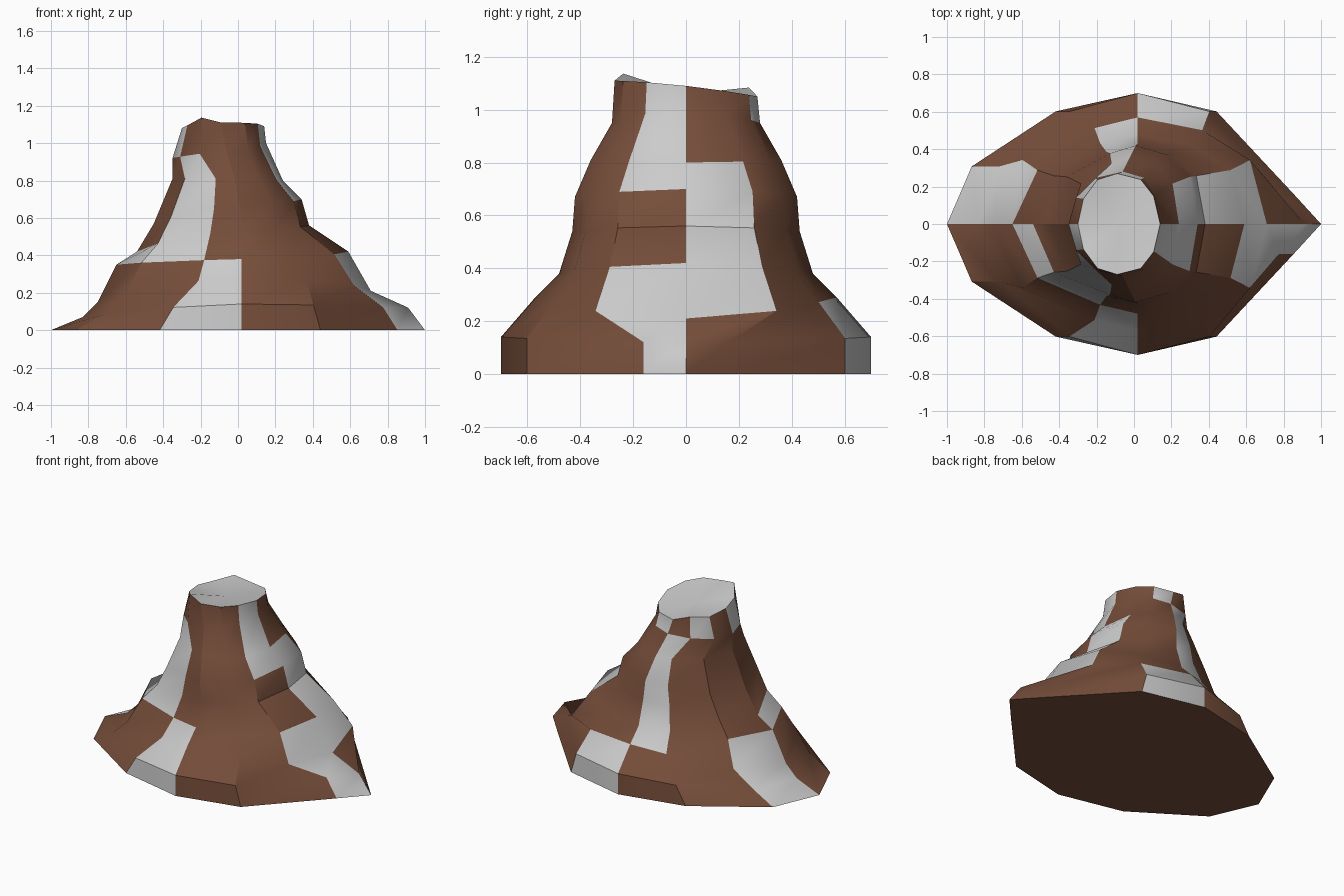
import bpy, bmesh

if "Cube" in bpy.data.objects:
    bpy.data.objects.remove(bpy.data.objects["Cube"])

# Ring levels, bottom to top: right (x, z), left (x, z), front/back (centre x, depth y, z)
RIGHT = [(1, 0), (.91, .12), (.71, .21), (.59, .42), (.38, .56), (.34, .70), (.24, .80), (.15, 1.0), (.14, 1.09)]
LEFT = [(-1, 0), (-.83, .07), (-.75, .15), (-.65, .35), (-.54, .42), (-.45, .57), (-.35, .81), (-.35, .92), (-.30, 1.08)]
MID = [(.02, .70, 0), (.02, .70, .14), (.02, .57, .29), (.02, .48, .38), (.02, .43, .54),
       (.01, .42, .67), (-.02, .36, .81), (-.06, .28, .95), (-.09, .27, 1.08)]

# Twelve columns as fractions of the ring's half width and half depth
FOOT = [(1, 0), (.85, .23), (.43, .86), (0, 1), (-.43, .86), (-.87, .44)]
BODY = [(1, 0), (.87, .60), (.50, .88), (0, 1), (-.30, .90), (-.80, .60)]
RIM = [(1, 0), (.85, .55), (.55, .88), (0, 1), (-.50, .88), (-.86, .50)]

# Sectors covered by lava on each row of faces
LAVA = [{2, 5, 8, 11}, {2, 5, 8, 11}, {0, 3, 5, 8, 11}, {0, 3, 6, 7},
        {0, 3, 7}, {0, 3, 7, 11}, {3, 7, 11}, {2, 4, 6, 11}]


def ring(level):
    half = FOOT if level < 2 else BODY if level < 7 else RIM
    # Back half, then left tip, then the mirrored front half
    cols = half + [(-1, 0)] + [(fx, -fy) for fx, fy in reversed(half[1:])]
    cx, depth, zmid = MID[level]
    pts = []
    for j, (fx, fy) in enumerate(cols):
        sx, sz = RIGHT[level] if fx >= 0 else LEFT[level]
        x = cx + abs(fx) * (sx - cx)
        z = sz + (zmid - sz) * fy * fy
        if level == 8:
            z -= .03 * fy          # rim tilts down to the back
            if j in (4, 8):
                z += .03           # two raised rim points
        pts.append((x, fy * depth, z))
    return pts


def material(name, colour):
    mat = bpy.data.materials.new(name)
    mat.diffuse_color = colour
    mat.use_nodes = True
    mat.node_tree.nodes["Principled BSDF"].inputs["Base Color"].default_value = mat.diffuse_color
    return mat


# Mountain body lofted through the rings
bm = bmesh.new()
rings = [[bm.verts.new(p) for p in ring(i)] for i in range(9)]
for i, (lo, hi) in enumerate(zip(rings, rings[1:])):
    for j in range(12):
        k = (j + 1) % 12
        face = bm.faces.new((lo[j], lo[k], hi[k], hi[j]))
        face.material_index = int(j in LAVA[i])
bm.faces.new(rings[0][::-1])

# Lava pool in the crater
centre = bm.verts.new((-.08, 0, 1.06))
for j in range(12):
    bm.faces.new((rings[-1][j], rings[-1][(j + 1) % 12], centre)).material_index = 1

mesh = bpy.data.meshes.new("volcano")
bm.to_mesh(mesh)
bm.free()
mesh.materials.append(material("rock", (.18, .075, .042, 1)))
mesh.materials.append(material("lava", (.8, .8, .8, 1)))
volcano = bpy.data.objects.new("volcano", mesh)
bpy.context.collection.objects.link(volcano)
bpy.context.view_layer.objects.active = volcano
volcano.select_set(True)
bpy.ops.object.shade_smooth_by_angle(angle=.52)
